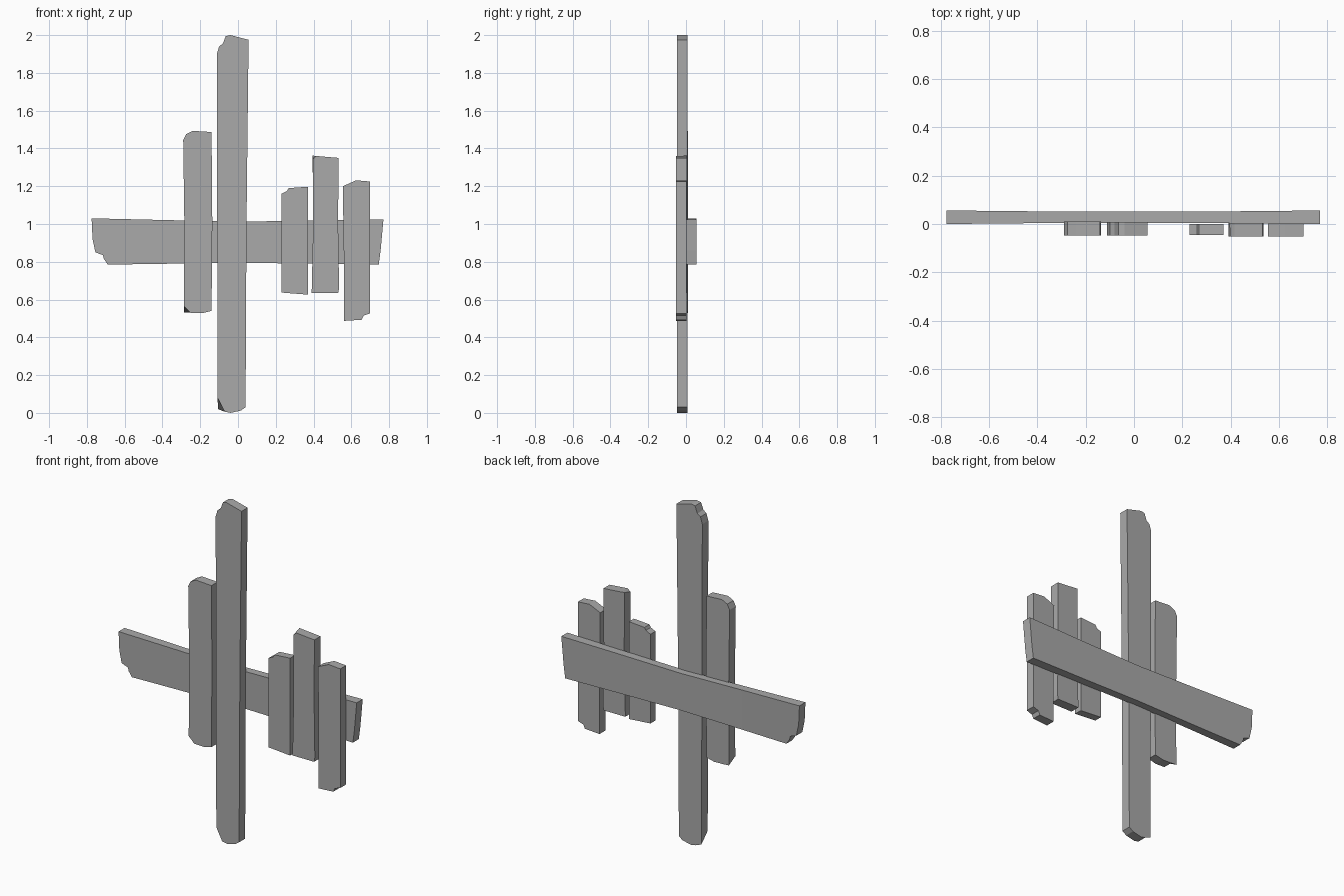
import bpy
import bmesh
from mathutils import Vector

default_cube = bpy.data.objects.get("Cube")
if default_cube:
    bpy.data.objects.remove(default_cube, do_unlink=True)

# One weathered grey for every board
grey = bpy.data.materials.new("weathered_grey")
grey.use_nodes = True
colour = (0.4, 0.4, 0.4, 1.0)
grey.diffuse_color = colour
shader = next(n for n in grey.node_tree.nodes if n.type == "BSDF_PRINCIPLED")
shader.inputs["Base Color"].default_value = colour


def make_board(name, outline, front, back, chips=None, cuts=(), bow=0.0):
    """Extrude an x-z outline from front to back.

    chips maps an outline index to its own point on the back face,
    cuts are x positions of extra edge loops, bow bends them in y."""
    chips = chips or {}
    bm = bmesh.new()
    front_ring = [bm.verts.new((x, front, z)) for x, z in outline]
    back_ring = []
    for i, point in enumerate(outline):
        x, z = chips.get(i, point)
        back_ring.append(bm.verts.new((x, back, z)))
    bm.faces.new(front_ring)
    bm.faces.new(list(reversed(back_ring)))
    count = len(outline)
    for i in range(count):
        j = (i + 1) % count
        bm.faces.new((front_ring[i], back_ring[i], back_ring[j], front_ring[j]))

    # Split the length so that the faces can bend
    for x in cuts:
        bmesh.ops.bisect_plane(bm, geom=bm.verts[:] + bm.edges[:] + bm.faces[:],
                               plane_co=Vector((x, 0, 0)),
                               plane_no=Vector((1, 0, 0)))
    if bow:
        middle = (front + back) / 2
        reach = max(abs(x) for x, z in outline)
        for vert in bm.verts:
            inward = 1 if vert.co.y < middle else -1
            vert.co.y += inward * bow * (1 - (vert.co.x / reach) ** 2)

    bmesh.ops.recalc_face_normals(bm, faces=bm.faces[:])
    mesh = bpy.data.meshes.new(name)
    bm.to_mesh(mesh)
    bm.free()
    mesh.materials.append(grey)
    board = bpy.data.objects.new(name, mesh)
    bpy.context.collection.objects.link(board)
    return board


# Horizontal rail at the back, thinner in the middle
make_board("cross_rail",
           [(-.775, 1.03), (-.77, .92), (-.755, .85), (-.715, .835),
            (-.71, .815), (-.69, .785), (0, .795), (.745, .785),
            (.755, .86), (.77, 1.025), (0, 1.012)],
           front=0, back=.056, cuts=(-.4, 0, .4), bow=.005)

# Tall upright with a broken top and a chipped lower corner
make_board("tall_post",
           [(-.112, 1.9), (-.11, 1), (-.108, .08), (-.07, .006), (-.04, 0),
            (.015, .012), (.04, .03), (.045, 1), (.056, 1.975), (-.04, 2),
            (-.065, 1.995), (-.08, 1.955), (-.1, 1.94)],
           front=-.047, back=.009, chips={2: (-.106, .02)})

# Medium upright with rounded upper corner
make_board("medium_post",
           [(-.29, 1.445), (-.284, 1), (-.287, .565), (-.25, .53),
            (-.19, .528), (-.14, .54), (-.136, 1), (-.14, 1.487),
            (-.24, 1.493), (-.275, 1.475)],
           front=-.047, back=.01, chips={2: (-.285, .532)})

# Three short uprights
make_board("short_post_inner",
           [(.23, 1.16), (.23, .637), (.37, .626), (.37, 1.197),
            (.268, 1.19), (.26, 1.175)],
           front=-.045, back=.001)
make_board("short_post_middle",
           [(.398, 1.345), (.398, 1), (.39, .635), (.53, .635),
            (.535, .66), (.53, 1), (.532, 1.35), (.415, 1.36)],
           front=-.052, back=.005, chips={0: (.395, 1.362)})
make_board("short_post_outer",
           [(.555, 1.2), (.56, .85), (.56, .487), (.655, .493),
            (.665, .515), (.7, .527), (.7, 1.225), (.625, 1.231)],
           front=-.052, back=.002)
